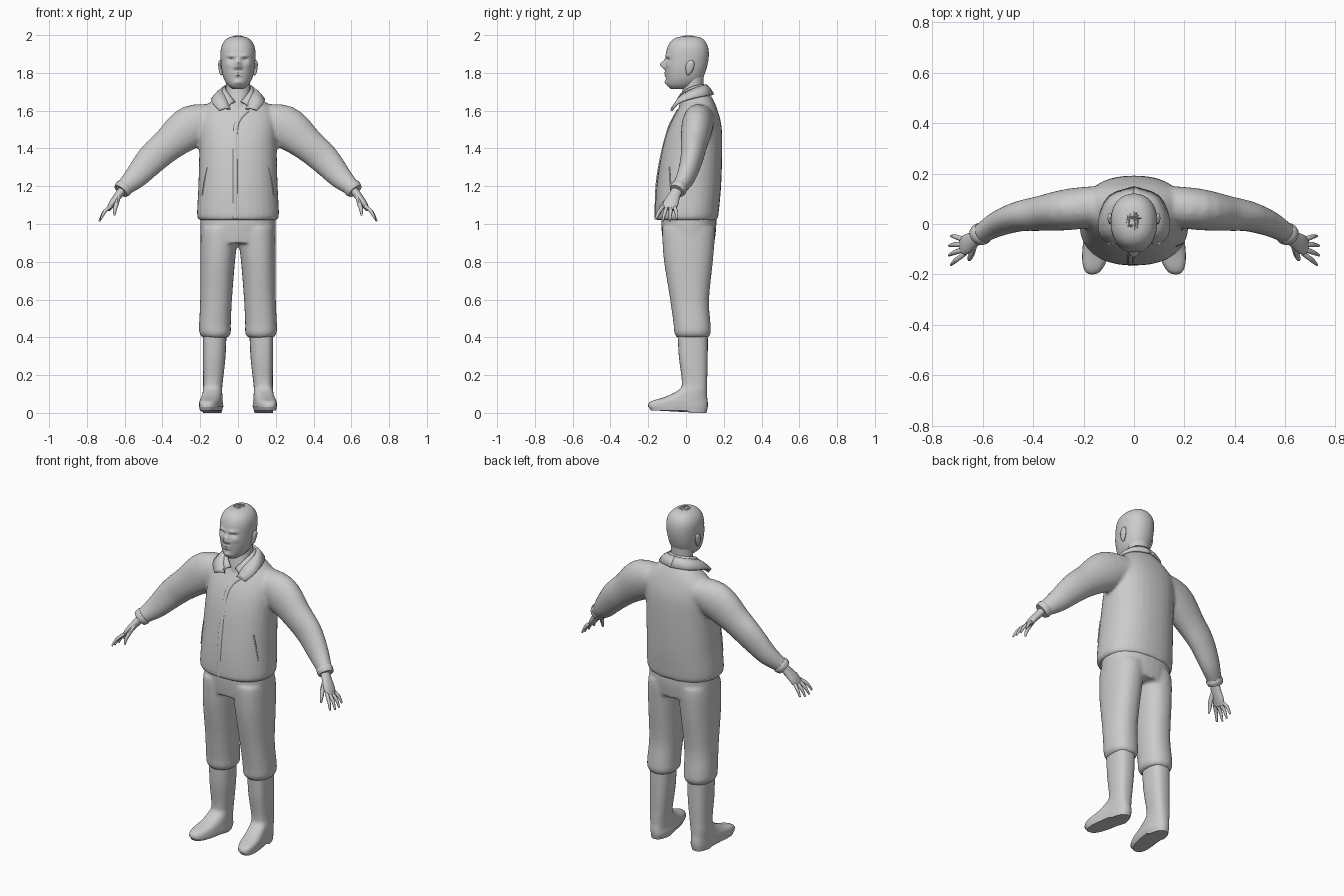
import bpy, bmesh, math, random
from mathutils import Vector

cube = bpy.data.objects.get("Cube")
if cube:
    bpy.data.objects.remove(cube)
random.seed(4)

grey = bpy.data.materials.new("light_grey")
grey.use_nodes = True
grey.diffuse_color = (0.6, 0.6, 0.6, 1)
grey.node_tree.nodes["Principled BSDF"].inputs["Base Color"].default_value = (0.6, 0.6, 0.6, 1)


def smooth_rows(rows, steps):
    """Catmull-Rom interpolation of tuples."""
    out = []
    for i in range(len(rows) - 1):
        a, b, c, d = (rows[max(i - 1, 0)], rows[i], rows[i + 1], rows[min(i + 2, len(rows) - 1)])
        for s in range(steps):
            t = s / steps
            out.append(tuple(q + t / 2 * (r - p + t * (2 * p - 5 * q + 4 * r - w + t * (3 * (q - r) + w - p)))
                             for p, q, r, w in zip(a, b, c, d)))
    return out + [rows[-1]]


def skin(bm, rings):
    """Join rings of points into a closed tube."""
    vs = [[bm.verts.new(p) for p in ring] for ring in rings]
    n = len(vs[0])
    for lo, hi in zip(vs, vs[1:]):
        for i in range(n):
            j = (i + 1) % n
            bm.faces.new((lo[i], lo[j], hi[j], hi[i]))
    bm.faces.new(vs[0][::-1])
    bm.faces.new(vs[-1])


def oval(n, power):
    for i in range(n):
        a = math.tau * i / n
        c, s = math.cos(a), math.sin(a)
        yield (math.copysign(abs(c) ** (2 / power), c), math.copysign(abs(s) ** (2 / power), s))


def slabs(bm, rows, n=32, power=2.3, steps=4):
    """Stack of level ovals; rows are (z, x min, x max, y min, y max)."""
    skin(bm, [[((x0 + x1) / 2 + u * (x1 - x0) / 2, (y0 + y1) / 2 + v * (y1 - y0) / 2, z)
               for u, v in oval(n, power)]
              for z, x0, x1, y0, y1 in smooth_rows(rows, steps)])


def tube(bm, rows, ref=(0, 1, 0), n=20, steps=4):
    """Ovals along a path; rows are (x, y, z, radius along ref, other radius)."""
    rows = smooth_rows(rows, steps)
    rings = []
    for i, r in enumerate(rows):
        t = Vector(rows[min(i + 1, len(rows) - 1)][:3]) - Vector(rows[max(i - 1, 0)][:3])
        t.normalize()
        u = Vector(ref)
        u = (u - t * u.dot(t)).normalized()
        w = t.cross(u)
        rings.append([Vector(r[:3]) + u * c * r[3] + w * s * r[4] for c, s in oval(n, 2)])
    skin(bm, rings)


def finish(name, bm, mirror=False, blend=0, angle=50):
    bmesh.ops.recalc_face_normals(bm, faces=bm.faces)
    me = bpy.data.meshes.new(name)
    bm.to_mesh(me)
    bm.free()
    me.materials.append(grey)
    ob = bpy.data.objects.new(name, me)
    bpy.context.collection.objects.link(ob)
    bpy.ops.object.select_all(action='DESELECT')
    ob.select_set(True)
    bpy.context.view_layer.objects.active = ob
    if mirror:
        ob.modifiers.new("mirror", 'MIRROR').use_mirror_merge = False
    if blend:
        m = ob.modifiers.new("fuse", 'REMESH')
        m.mode, m.voxel_size, m.use_smooth_shade = 'VOXEL', 0.01, True
        s = ob.modifiers.new("soften", 'SMOOTH')
        s.factor, s.iterations = 0.5, blend
    else:
        bpy.ops.object.shade_smooth_by_angle(angle=math.radians(angle))
    return ob


# Jacket: body and sleeves fused together
body = [(1.02, .205, -.158, .165), (1.05, .217, -.165, .172), (1.2, .21, -.156, .186),
        (1.4, .205, -.125, .192), (1.52, .205, -.088, .188), (1.6, .19, -.045, .168),
        (1.66, .13, -.015, .143), (1.71, .07, .01, .11)]
bm = bmesh.new()
slabs(bm, [(z, -h, h, y0, y1) for z, h, y0, y1 in body])
tube(bm, [(.08, .08, 1.57, .075, .06), (.24, .06, 1.52, .083, .112), (.37, .042, 1.42, .07, .09),
          (.455, .03, 1.345, .06, .082), (.54, 0, 1.25, .05, .064), (.6, -.035, 1.195, .04, .046),
          (.615, -.045, 1.18, .039, .044)])
finish("jacket", bm, True, blend=7)


def front_y(z, x=0):
    """Depth of the jacket front at a given height."""
    for a, b in zip(body, body[1:]):
        if a[0] <= z <= b[0]:
            t = (z - a[0]) / (b[0] - a[0])
            h, y0, y1 = (p + (q - p) * t for p, q in zip(a[1:], b[1:]))
            return (y0 + y1) / 2 - (y1 - y0) / 2 * (1 - abs(x / h) ** 2.3) ** (1 / 2.3)
    return 0


# Front placket and slanted pocket edges
bm = bmesh.new()
tube(bm, [(x, front_y(z, x), z, .006, .012) for x, z in
          [(.05, 1.6), (.01, 1.56), (-.012, 1.5), (-.015, 1.35), (-.015, 1.2), (-.015, 1.03)]], n=8)
finish("placket", bm)
bm = bmesh.new()
tube(bm, [(x, front_y(z, x), z, .004, .004) for x, z in [(.165, 1.3), (.178, 1.23), (.19, 1.15)]], n=6)
finish("pocket_edges", bm, True)

# Cuffs
bm = bmesh.new()
tube(bm, [(.598, -.034, 1.197, .042, .046), (.608, -.04, 1.187, .045, .049), (.62, -.048, 1.174, .04, .043)])
finish("cuffs", bm, True)


def collar(name, pairs, thick):
    """Half band from the back of the neck to the front tip; pairs of inner and outer points."""
    rows = smooth_rows([a + b for a, b in pairs], 3)
    bm = bmesh.new()
    vs = []
    for r in rows:
        a, b = Vector(r[:3]), Vector(r[3:])
        fold = (a + b) / 2 + Vector((0, 0, .006))
        vs.append([bm.verts.new(p) for p in (a, fold, b)])
    for p, q in zip(vs, vs[1:]):
        for i in range(2):
            bm.faces.new((p[i], q[i], q[i + 1], p[i + 1]))
    ob = finish(name, bm, True)
    m = ob.modifiers.new("thickness", 'SOLIDIFY')
    m.thickness, m.offset = thick, 0


collar("jacket_collar", [((0, .105, 1.735), (0, .145, 1.685)), ((.06, .085, 1.73), (.095, .11, 1.68)),
                         ((.085, .03, 1.71), (.135, .03, 1.665)), ((.07, -.03, 1.675), (.135, -.04, 1.64)),
                         ((.04, -.07, 1.61), (.1, -.078, 1.6))], .012)
collar("shirt_collar", [((0, .09, 1.74), (0, .11, 1.71)), ((.055, .07, 1.735), (.07, .085, 1.7)),
                        ((.07, .03, 1.725), (.09, .025, 1.68)), ((.05, -.025, 1.69), (.085, -.035, 1.655)),
                        ((.015, -.045, 1.645), (.055, -.068, 1.62))], .008)

# Trousers: hips and both legs fused
bm = bmesh.new()
slabs(bm, [(.9, -.196, .196, -.122, .15), (.98, -.2, .2, -.13, .16), (1.05, -.2, .2, -.13, .16)])
slabs(bm, [(.4, .05, .19, -.05, .12), (.425, .038, .205, -.062, .131), (.47, .038, .206, -.066, .13),
           (.6, .032, .2, -.084, .122), (.8, .016, .2, -.116, .142), (.92, .0, .198, -.125, .152),
           (.98, -.02, .195, -.125, .152)])
finish("trousers", bm, True, blend=4)

# Boots: shaft flowing into an outward-turned foot
bm = bmesh.new()
slabs(bm, [(0, .085, .187, -.185, .108), (.03, .077, .19, -.2, .115), (.06, .08, .19, -.188, .115),
           (.085, .082, .188, -.11, .112), (.125, .084, .186, -.035, .112), (.17, .08, .184, -.022, .112),
           (.3, .066, .186, -.038, .115), (.45, .06, .186, -.045, .115)], power=2.6)
for v in bm.verts:
    x, y, z = v.co
    v.co.x -= .16 * min(y, 0)
    if z < .025 and y < .03:
        v.co.z += .012
finish("boots", bm, True)

# Head with sculpted face
bm = bmesh.new()
slabs(bm, [(z, -h, h, y0, y1) for z, h, y0, y1 in
           [(1.715, .03, -.08, .02), (1.735, .055, -.1, .06), (1.77, .075, -.106, .088),
            (1.82, .087, -.11, .108), (1.88, .092, -.108, .12), (1.93, .09, -.1, .118),
            (1.965, .075, -.082, .103), (1.987, .048, -.05, .077), (1.995, .012, -.005, .03)]],
      n=80, power=2.2, steps=9)
bumps = [(0, 1.845, .013, .02, .028), (.014, 1.83, .009, .009, .012), (.035, 1.89, .024, .009, .008),
         (.036, 1.871, .017, .01, -.013), (0, 1.8, .024, .005, .007), (0, 1.785, .02, .005, .007),
         (0, 1.75, .02, .012, .009), (.05, 1.84, .016, .014, .004)]
for v in bm.verts:
    x, y, z = v.co
    if y < -.02:
        v.co.y -= sum(d * math.exp(-((abs(x) - bx) / sx) ** 2 - ((z - bz) / sz) ** 2)
                      for bx, bz, sx, sz, d in bumps)
finish("head", bm)

bm = bmesh.new()
slabs(bm, [(1.58, -.08, .08, -.045, .1), (1.66, -.066, .066, -.03, .095), (1.72, -.063, .063, -.018, .092),
           (1.8, -.065, .065, -.02, .095)], power=2)
finish("neck", bm)

# Ears
bm = bmesh.new()
tube(bm, [(.084, .008, 1.79, .006, .006), (.09, .014, 1.803, .014, .009), (.094, .02, 1.83, .022, .01),
          (.096, .026, 1.855, .018, .008), (.092, .025, 1.865, .006, .004)], n=12)
finish("ears", bm, True)

# Hair: short strands lying over the crown
bm = bmesh.new()
for k in range(34):
    lon, lat = random.uniform(0, math.tau), random.uniform(.15, .85)
    heading = random.choice((0, math.pi / 2)) + random.uniform(-.2, .2)
    cx, cy = math.sin(lat) * math.cos(lon), math.sin(lat) * math.sin(lon)
    rows = []
    for t in (-.25, 0, .25):
        px, py = cx + t * math.cos(heading), cy + t * math.sin(heading)
        pz = math.sqrt(max(0, 1 - px * px - py * py))
        rows.append((px * .089, .012 + py * .108, 1.893 + pz * .102, .004, .004 - abs(t) * .01))
    tube(bm, rows, ref=(0, 0, 1), n=4, steps=2)
finish("hair_strands", bm)

# Hands: palm, four fingers and a thumb
bm = bmesh.new()
tube(bm, [(.605, -.04, 1.19, .028, .022), (.635, -.062, 1.15, .032, .021), (.665, -.08, 1.11, .04, .018),
          (.684, -.092, 1.08, .034, .012)])
for i in range(4):
    y, reach = -.064 - .018 * i, 1 - .12 * abs(i - 1.5)
    tube(bm, [(.672, y, 1.095, .01, .01), (.672 + .04 * reach, y - .012 * (i - 1), 1.095 - .035 * reach, .01, .009),
              (.672 + .066 * reach, y - .02 * (i - .8), 1.095 - .085 * reach, .005, .005)], n=8)
tube(bm, [(.632, -.075, 1.15, .014, .013), (.642, -.112, 1.11, .014, .012), (.652, -.135, 1.075, .01, .01),
          (.654, -.143, 1.045, .005, .005)], n=8)
finish("hands", bm, True)
